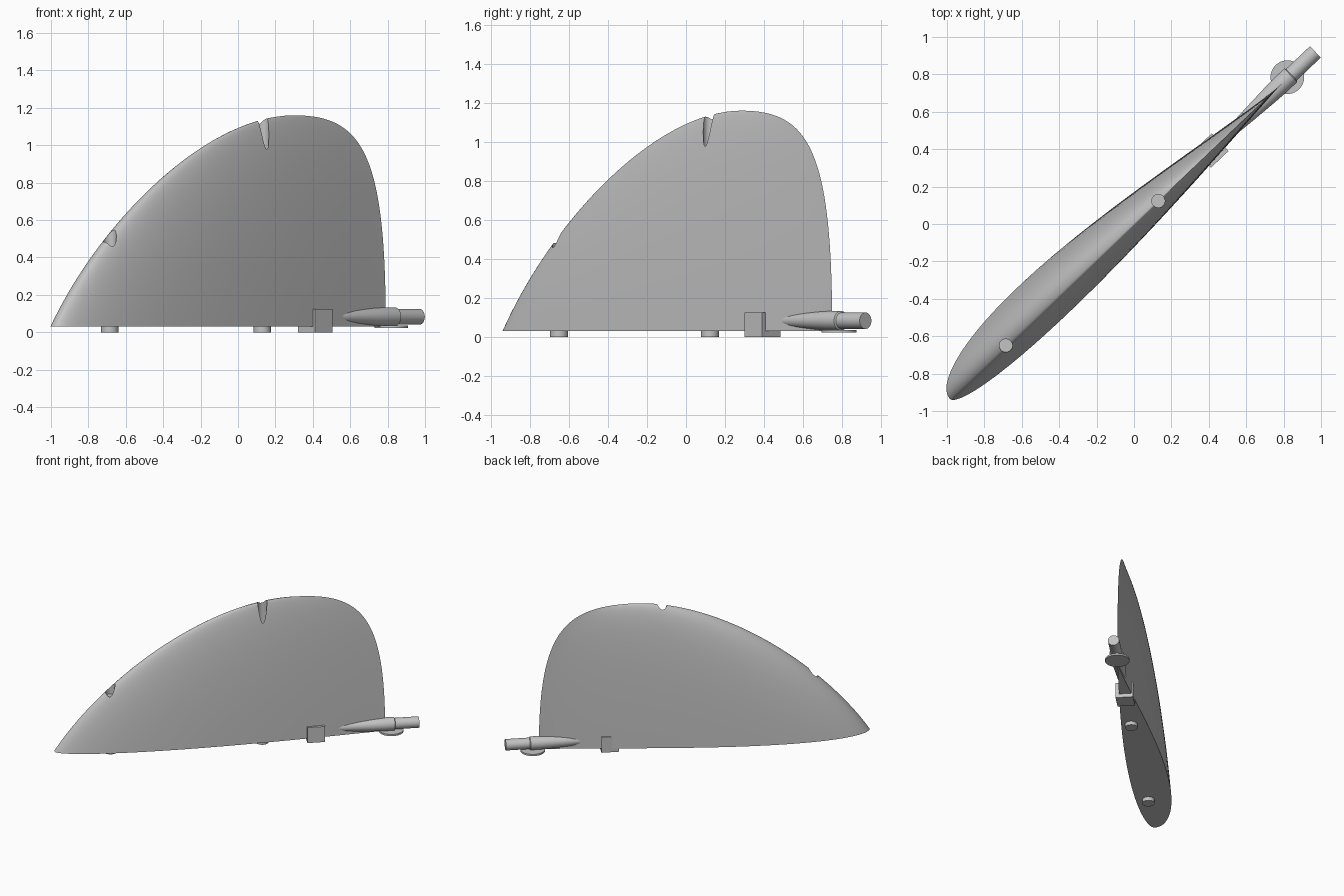
import bpy, bmesh, math
from mathutils import Matrix, Vector
from mathutils.geometry import interpolate_bezier

if "Cube" in bpy.data.objects:
    bpy.data.objects.remove(bpy.data.objects["Cube"])

ANGLE = math.radians(43.5)          # heading of the fin in plan
C = math.cos(ANGLE)
TURN = Matrix.Rotation(ANGLE, 4, 'Z')

grey = bpy.data.materials.new("plain_grey")
grey.diffuse_color = (0.55, 0.55, 0.55, 1)
grey.use_nodes = True
grey.node_tree.nodes["Principled BSDF"].inputs["Base Color"].default_value = grey.diffuse_color


def finish(name, bm, smooth=True):
    """Turn the local build into a rotated object."""
    bmesh.ops.recalc_face_normals(bm, faces=bm.faces)
    bm.transform(TURN)
    me = bpy.data.meshes.new(name)
    bm.to_mesh(me)
    bm.free()
    me.materials.append(grey)
    ob = bpy.data.objects.new(name, me)
    bpy.context.collection.objects.link(ob)
    if smooth:
        shade(ob)
    return ob


def shade(ob):
    bpy.ops.object.select_all(action='DESELECT')
    ob.select_set(True)
    bpy.context.view_layer.objects.active = ob
    bpy.ops.object.shade_smooth_by_angle(angle=math.radians(35))


def upright(name, a, r, z0, z1, t=0.0):
    """Vertical cylinder at distance a along the chord."""
    bm = bmesh.new()
    bmesh.ops.create_cone(bm, cap_ends=True, segments=40, radius1=r, radius2=r, depth=z1 - z0,
                          matrix=Matrix.Translation((a, t, (z0 + z1) / 2)))
    return finish(name, bm)


# Fin: cambered foil sections lofted between leading and trailing edge curves
N, M = 56, 36
lead = interpolate_bezier(Vector((-.985, 0, .03)), Vector((-.72, 0, .6)),
                          Vector((-.16, 0, 1.16)), Vector((.3, 0, 1.16)), N)
trail = interpolate_bezier(Vector((.79, 0, .03)), Vector((.79, 0, .95)),
                           Vector((.67, 0, 1.16)), Vector((.3, 0, 1.16)), N)
bm = bmesh.new()
rings = []
for p, q in zip(lead, trail):
    k = max(0.0, (q.x - p.x) / 1.775)
    ring = []
    for i in range(2 * M):
        u = (1 - math.cos(math.pi * i / M)) / 2
        if i <= M:
            d = .53 * math.sqrt(u) * max(0, 1 - u) ** 1.3 * k ** 1.2
        else:
            d = -.28 * math.sqrt(u) * (1 - u) ** 1.1 * k ** 1.5
        pos = p.lerp(q, u)
        ring.append(bm.verts.new((pos.x / C, d, pos.z)))
    rings.append(ring)
for r0, r1 in zip(rings, rings[1:]):
    for i in range(2 * M):
        j = (i + 1) % (2 * M)
        bm.faces.new((r0[i], r0[j], r1[j], r1[i]))
bm.faces.new(rings[0])
bmesh.ops.remove_doubles(bm, verts=bm.verts, dist=0.0004)
fin = finish("fin", bm, smooth=False)

# Pin sockets drilled into the leading edge, and matching pins under the base
for label, a, floor in (("front", -.945, .45), ("rear", .179, .9)):
    cutter = upright(label + "_socket_cutter", a, .035, floor, 1.4)
    cutter.hide_render = True
    cutter.hide_viewport = False
    mod = fin.modifiers.new("socket", 'BOOLEAN')
    mod.operation = 'DIFFERENCE'
    mod.solver = 'EXACT'
    mod.object = cutter
    bpy.context.view_layer.objects.active = fin
    bpy.ops.object.modifier_apply(modifier=mod.name)
    bpy.data.objects.remove(cutter)
    upright(label + "_pin", a, .046, 0, .05)
shade(fin)

# Square clamp block around the thin tail
bm = bmesh.new()
bmesh.ops.create_cube(bm, size=1, matrix=Matrix.Translation((.57, 0, .0625))
                      @ Matrix.Diagonal((.13, .13, .125, 1)))
finish("clamp_block", bm, smooth=False)

# Tail tube: tapered fairing, collar and straight end, turned about the chord
bm = bmesh.new()
SEG = 32
profile = [(.6, .016), (.7, .027), (.85, .038), (1.0, .047), (1.08, .05), (1.155, .05),
           (1.16, .042), (1.337, .042)]
loops = [[bm.verts.new((a, r * math.cos(2 * math.pi * i / SEG),
                        .083 + r * math.sin(2 * math.pi * i / SEG))) for i in range(SEG)]
         for a, r in profile]
for l0, l1 in zip(loops, loops[1:]):
    for i in range(SEG):
        j = (i + 1) % SEG
        bm.faces.new((l0[i], l0[j], l1[j], l1[i]))
bm.faces.new(loops[0])
bm.faces.new(loops[-1])
finish("tail_tube", bm)

# Thin foot disc under the tube
upright("foot_disc", 1.135, .09, .022, .036, .005)
